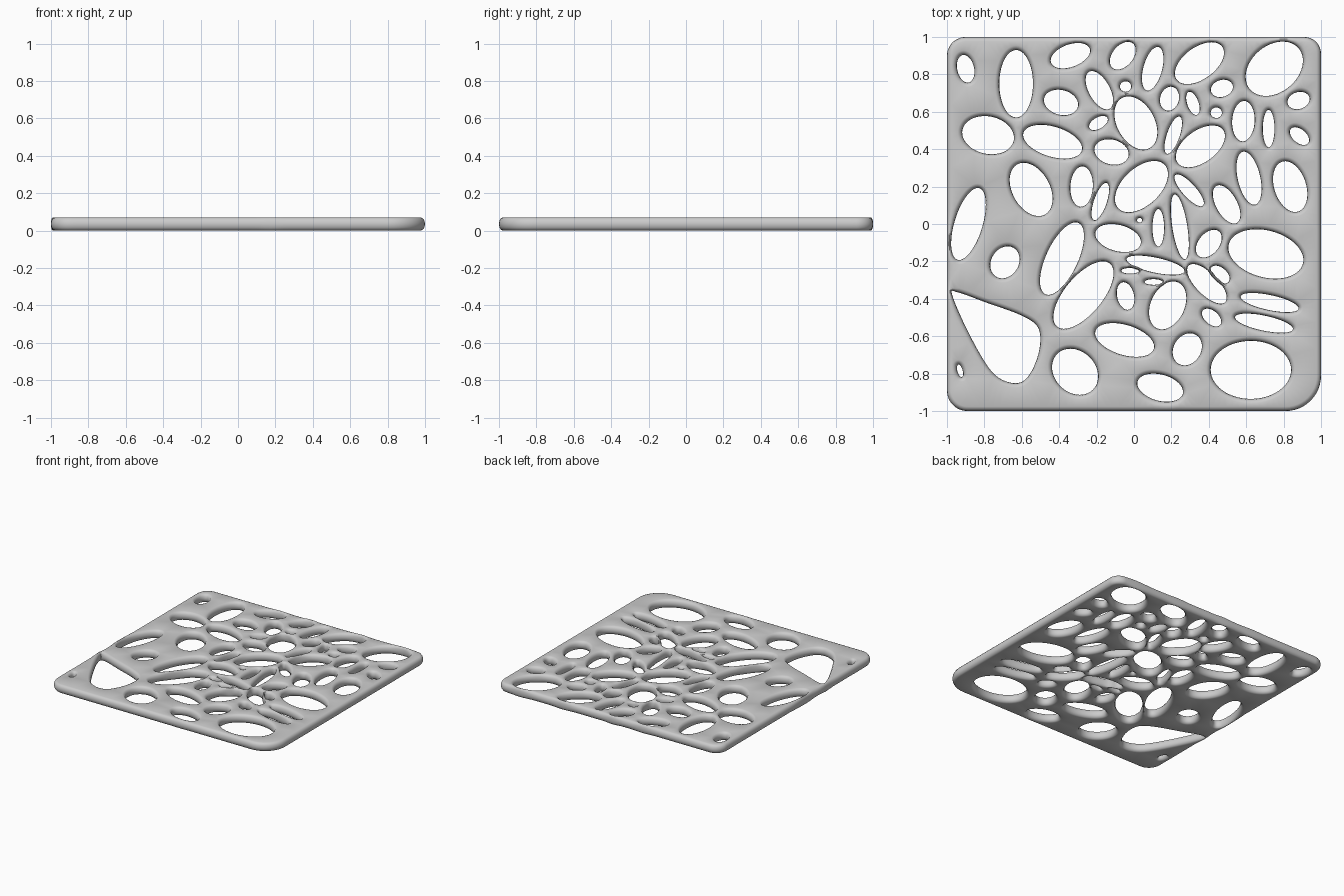
import bpy, bmesh
from math import sin, cos, pi, radians
from mathutils import Vector
from mathutils.kdtree import KDTree
from mathutils.geometry import delaunay_2d_cdt

if "Cube" in bpy.data.objects:
    bpy.data.objects.remove(bpy.data.objects["Cube"])

THICK, BEVEL, MIN_STRUT, RINGS = 0.07, 0.024, 0.016, 7
loops = []          # loop 0 is the rim, the rest are holes (all counter-clockwise)


def holes(a, b, angle, *centres):
    """Punch the same elliptical hole at several centres."""
    r = radians(angle)
    for x, y in centres:
        loop = []
        for i in range(56):
            t = 2 * pi * i / 56
            u, v = a * cos(t), b * sin(t)
            loop.append(Vector((x + u * cos(r) - v * sin(r), y + u * sin(r) + v * cos(r))))
        loops.append(loop)


def rim(radii, side=48):
    """Square outline with its own radius at each corner."""
    pts = []
    corners = [(1, 1), (-1, 1), (-1, -1), (1, -1)]
    for k, ((sx, sy), r) in enumerate(zip(corners, radii)):
        c = Vector((sx * (1 - r), sy * (1 - r)))
        for i in range(13):
            t = pi / 2 * (k + i / 12)
            pts.append(c + Vector((cos(t), sin(t))) * r)
        nx, ny = corners[(k + 1) % 4]
        rn = radii[(k + 1) % 4]
        tn = pi / 2 * (k + 1)
        end = Vector((nx, ny)) * (1 - rn) + Vector((cos(tn), sin(tn))) * rn
        start = pts[-1]
        pts += [start.lerp(end, i / side) for i in range(1, side)]
    return pts


def smooth_loop(ctrl, steps=6):
    """Closed Catmull-Rom curve through a few points."""
    p = [Vector(c) for c in ctrl]
    n, out = len(p), []
    for i in range(n):
        a, b, c, d = (p[(i + k - 1) % n] for k in range(4))
        for s in range(steps):
            t = s / steps
            out.append(0.5 * (2 * b + (c - a) * t + (2 * a - 5 * b + 4 * c - d) * t * t
                              + (3 * b - a - 3 * c + d) * t ** 3))
    return out


def inside(p, loop):
    hit = False
    for q, s in zip(loop, loop[1:] + loop[:1]):
        if (q.y > p.y) != (s.y > p.y) and p.x < q.x + (p.y - q.y) * (s.x - q.x) / (s.y - q.y):
            hit = not hit
    return hit


# Rim and the large three-cornered hole
loops.append(rim([0.09, 0.10, 0.11, 0.19]))
loops.append(smooth_loop([(-.972, -.38), (-.88, -.59), (-.76, -.79), (-.65, -.85), (-.57, -.82),
                          (-.51, -.69), (-.51, -.56), (-.6, -.49), (-.79, -.42), (-.94, -.366)]))

# Large holes
holes(.215, .155, 0, (.625, -.78))
holes(.205, .125, 165, (.705, -.16))
holes(.17, .125, 40, (.75, .83))
holes(.21, .085, 65, (-.385, -.185))
holes(.22, .10, 50, (-.27, -.38))
holes(.20, .075, 73, (-.885, 0))
holes(.18, .09, 90, (-.63, .75))
holes(.17, .10, 43, (.04, .20))
holes(.15, .085, 36, (.35, .86), (.355, .415))
holes(.153, .10, 119, (.01, .54), (-.55, .185))
holes(.14, .085, 108, (.835, .20))
holes(.135, .11, 135, (-.315, -.79))
holes(.135, .09, 65, (.18, -.435))
holes(.163, .08, 163, (-.435, .44), (-.05, -.62))
holes(.14, .10, 168, (-.78, .475))

# Medium holes
holes(.125, .07, 165, (-.085, -.075), (.14, -.875))
holes(.093, .066, 165, (-.39, .65), (-.12, .385))
holes(.145, .06, 103, (.615, .245))
holes(.113, .056, 119, (.495, .105), (-.185, .715))
holes(.108, .06, 87, (.585, .55), (-.28, .20))
holes(.12, .05, 75, (.10, .83))
holes(.11, .06, 20, (-.34, .90))
holes(.085, .055, 50, (-.06, .90), (.40, -.105))
holes(.09, .073, 58, (-.69, -.205), (.285, -.67))

# Slender holes
holes(.158, .04, 168, (.115, -.22), (.725, -.42), (.695, -.53))
holes(.175, .04, 99, (.245, -.015))
holes(.10, .031, 90, (.72, .51), (.13, -.02))
holes(.105, .034, 71, (.21, .475), (-.18, .12))
holes(.11, .036, 132, (.295, .18))
holes(.138, .058, 135, (.39, -.32))

# Small holes
holes(.075, .045, 103, (-.90, .83), (-.045, -.385))
holes(.06, .045, 17, (.88, .66), (.47, .725))
holes(.065, .05, 75, (.19, .67))
holes(.06, .036, 140, (.46, -.27), (.415, -.50), (.885, .47))
holes(.065, .03, 110, (.315, .645))
holes(.055, .03, 30, (-.19, .54))
holes(.03, .028, 0, (.44, .595), (-.045, .735))
holes(.048, .015, 0, (-.02, -.25), (.105, -.31))
holes(.035, .014, 105, (-.93, -.785))
holes(.014, .012, 0, (.03, .02))

# Look-up of neighbouring edges, so thin struts get a thinner bevel
owner = [k for k, loop in enumerate(loops) for _ in loop]
tree = KDTree(len(owner))
for i, p in enumerate(p for loop in loops for p in loop):
    tree.insert((p.x, p.y, 0), i)
tree.balance()


def gap_at(p, k):
    near = [(d, owner[i]) for _, i, d in tree.find_range((p.x, p.y, 0), 0.07) if owner[i] != k]
    if not near:
        return 0.07
    crossed = any(inside(p, loops[o]) != (o == 0) for o in {o for _, o in near})
    gap = min(near)[0]
    return -gap if crossed else gap


# Rounded walls around the rim and every hole
bm = bmesh.new()
top, bottom, flat, edges, top_loops, loop_of = [], [], [], [], [], []
for k, loop in enumerate(loops):
    n = len(loop)
    sign = -1 if k == 0 else 1
    rings = [[] for _ in range(RINGS)]
    for i, p in enumerate(loop):
        t = (loop[(i + 1) % n] - loop[i - 1]).normalized()
        into_solid = Vector((t.y, -t.x)) * sign
        gap = gap_at(p, k)
        shift = min(0, (gap - MIN_STRUT) / 2) if k else 0
        bevel = min(BEVEL, 0.4 * max(gap, MIN_STRUT))
        for r in range(RINGS):
            a = pi * (r / (RINGS - 1) - 0.5)
            q = p + into_solid * (shift + bevel * (1 - cos(a)))
            rings[r].append(bm.verts.new((q.x, q.y, THICK / 2 * (1 + sin(a)))))
    for lo, hi in zip(rings, rings[1:]):
        for i in range(n):
            j = (i + 1) % n
            bm.faces.new((lo[i], lo[j], hi[j], hi[i]))
    base = len(top)
    edges += [(base + i, base + (i + 1) % n) for i in range(n)]
    bottom += rings[0]
    top += rings[-1]
    top_loops.append([v.co.to_2d() for v in rings[-1]])
    loop_of += [k] * n

# Flat top and bottom skins between the walls
flat = [v.co.to_2d() for v in top]
_, _, tris, source, _, _ = delaunay_2d_cdt(flat, edges, [], 0, 1e-6)
for tri in tris:
    if any(not source[i] for i in tri):
        continue
    ids = [source[i][0] for i in tri]
    if len(set(ids)) < 3:
        continue
    owners = {loop_of[i] for i in ids}
    if len(owners) == 1:
        k = owners.pop()
        mid = sum((flat[i] for i in ids), Vector((0, 0))) / 3
        if inside(mid, top_loops[k]) != (k == 0):
            continue
    bm.faces.new([top[i] for i in ids])
    bm.faces.new([bottom[i] for i in reversed(ids)])

bmesh.ops.recalc_face_normals(bm, faces=bm.faces[:])
mesh = bpy.data.meshes.new("lattice_panel")
bm.to_mesh(mesh)
bm.free()
panel = bpy.data.objects.new("lattice_panel", mesh)
bpy.context.collection.objects.link(panel)
bpy.context.view_layer.objects.active = panel
panel.select_set(True)
bpy.ops.object.shade_smooth_by_angle(angle=radians(40))
